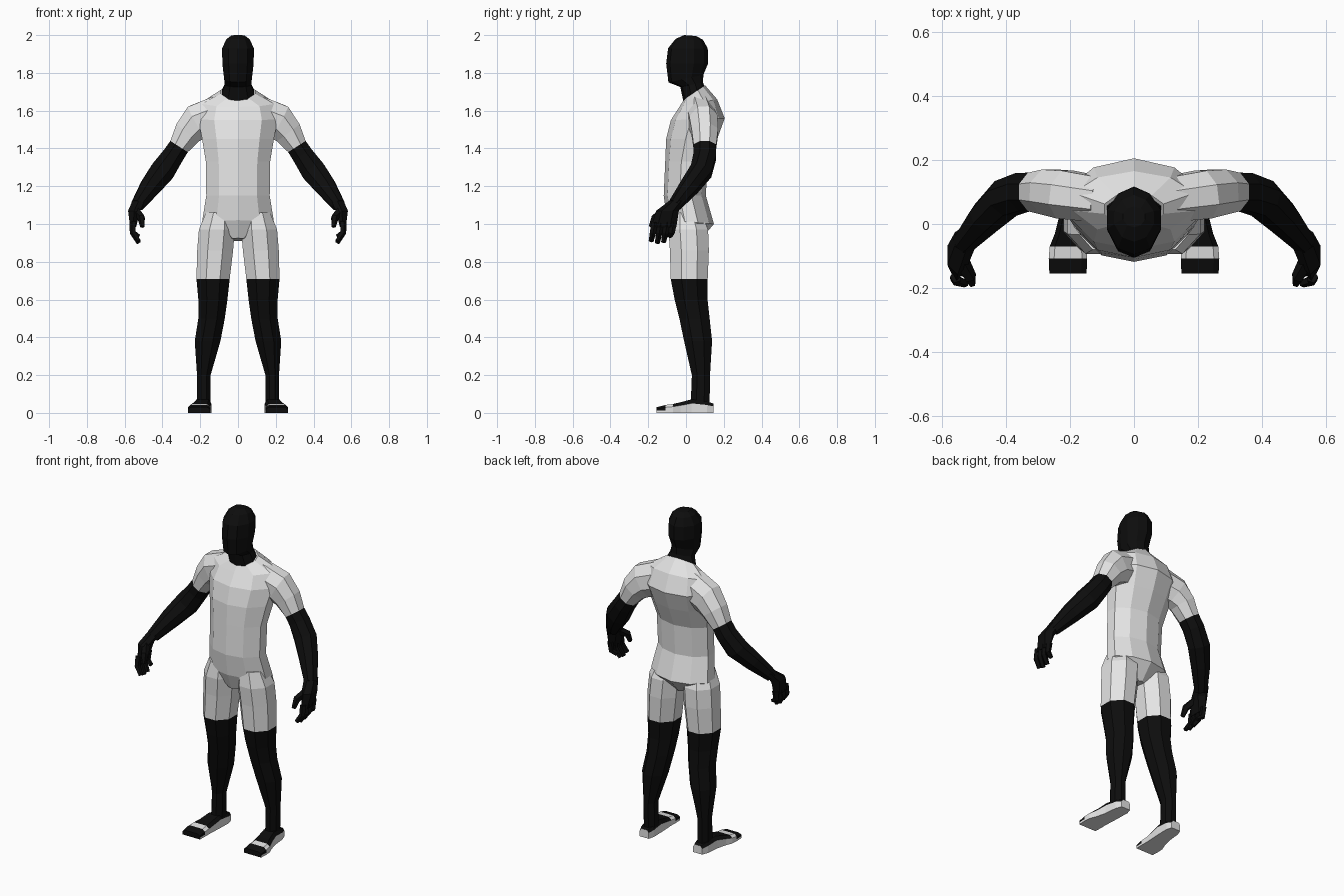
import bpy, bmesh, math
from mathutils import Vector


def material(name, value):
    m = bpy.data.materials.new(name)
    m.diffuse_color = (value, value, value, 1)
    return m


WHITE, BLACK = 0, 1
MATS = [material("white_suit", 0.78), material("black_cloth", 0.004)]


def loft(name, rings, rule, side=1):
    """Skin closed rings; rule(ring, segment) picks the material, caps use segment -1."""
    bm = bmesh.new()
    rows = [[bm.verts.new((p[0] * side, p[1], p[2])) for p in r] for r in rings]
    n = len(rows[0])
    for i in range(len(rows) - 1):
        for j in range(n):
            k = (j + 1) % n
            f = bm.faces.new((rows[i][j], rows[i][k], rows[i + 1][k], rows[i + 1][j]))
            f.material_index = rule(i, j)
    for i in (0, len(rows) - 1):
        bm.faces.new(rows[i]).material_index = rule(min(i, len(rows) - 2), -1)
    bmesh.ops.recalc_face_normals(bm, faces=bm.faces)
    me = bpy.data.meshes.new(name)
    bm.to_mesh(me)
    bm.free()
    for m in MATS:
        me.materials.append(m)
    ob = bpy.data.objects.new(name, me)
    bpy.context.collection.objects.link(ob)
    return ob


def body_ring(zf, zb, w, yf, yb, panel=0.6):
    """Ten-sided ring with a ridge at the front and the back centre."""
    d = yb - yf
    half = [(0, yf), (panel * w, yf + 0.09 * d), (w, yf + 0.38 * d),
            (w, yf + 0.66 * d), (panel * w, yb - 0.1 * d), (0, yb)]
    pts = half + [(-x, y) for x, y in half[4:0:-1]]
    return [(x, y, zf + (zb - zf) * (y - yf) / d) for x, y in pts]


def flat_ring(z, cx, cy, rx, ry, n=8):
    """Horizontal oval ring with flat sides at the given radii."""
    s = 1 / math.cos(math.pi / n)
    return [(cx + s * rx * math.cos((j + .5) * math.tau / n),
             cy + s * ry * math.sin((j + .5) * math.tau / n), z) for j in range(n)]


def tube_rings(path, n=8):
    """Rings square to a path of (x, y, z, radius, depth radius)."""
    c = [Vector(p[:3]) for p in path]
    out = []
    for i, p in enumerate(path):
        t = (c[min(i + 1, len(c) - 1)] - c[max(i - 1, 0)]).normalized()
        u = Vector((0, 1, 0)).cross(t).normalized()
        v = t.cross(u)
        s = 1 / math.cos(math.pi / n)
        out.append([c[i] + s * (u * p[3] * math.cos(a) + v * p[4] * math.sin(a))
                    for a in ((j + .5) * math.tau / n for j in range(n))])
    return out


def all_black(i, j):
    return BLACK


# Torso
loft("torso", [body_ring(*r) for r in (
    (0.925, 0.91, 0.045, -0.065, 0.07), (1.02, 1.0, 0.19, -0.10, 0.148),
    (1.15, 1.15, 0.168, -0.118, 0.105), (1.33, 1.33, 0.17, -0.11, 0.115),
    (1.45, 1.45, 0.19, -0.105, 0.165), (1.55, 1.56, 0.21, -0.08, 0.205),
    (1.62, 1.66, 0.19, -0.035, 0.165), (1.66, 1.735, 0.092, -0.01, 0.10))],
    lambda i, j: WHITE)

# Head and neck
loft("head", [body_ring(*r) for r in (
    (1.60, 1.67, 0.085, 0.0, 0.085), (1.668, 1.735, 0.084, -0.018, 0.095),
    (1.725, 1.75, 0.07, -0.03, 0.09), (1.75, 1.79, 0.073, -0.093, 0.092),
    (1.85, 1.85, 0.083, -0.105, 0.117), (1.93, 1.93, 0.084, -0.095, 0.115),
    (1.98, 1.975, 0.062, -0.055, 0.09), (2.0, 1.995, 0.035, -0.01, 0.055))],
    all_black)

for side, tag in ((1, "left"), (-1, "right")):
    # Arm with a short sleeve
    loft(tag + "_arm", tube_rings((
        (0.10, 0.075, 1.58, 0.10, 0.07), (0.215, 0.092, 1.54, 0.095, 0.075),
        (0.265, 0.10, 1.485, 0.075, 0.07), (0.312, 0.10, 1.41, 0.055, 0.06),
        (0.345, 0.10, 1.36, 0.057, 0.06), (0.40, 0.08, 1.28, 0.065, 0.058),
        (0.462, 0.02, 1.20, 0.055, 0.05), (0.532, -0.06, 1.10, 0.035, 0.034))),
        lambda i, j: WHITE if i < 3 else BLACK, side)

    # Hand
    loft(tag + "_hand", [flat_ring(*r, n=6) for r in (
        (1.125, 0.525, -0.045, 0.033, 0.035), (1.07, 0.55, -0.098, 0.032, 0.052),
        (0.985, 0.555, -0.118, 0.016, 0.058))], all_black, side)
    for k in range(4):
        y = -0.165 + 0.033 * k
        drop = (0.0, -0.01, -0.005, 0.025)[k]
        loft(f"{tag}_finger_{k + 1}", tube_rings((
            (0.556, y, 1.01, 0.015, 0.016), (0.556, y - 0.01, 0.955, 0.014, 0.014),
            (0.525, y - 0.02, 0.91 + drop, 0.010, 0.011)), 5), all_black, side)
    loft(tag + "_thumb", tube_rings((
        (0.54, -0.11, 1.07, 0.02, 0.02), (0.512, -0.165, 1.035, 0.017, 0.017),
        (0.505, -0.185, 0.985, 0.010, 0.011)), 5), all_black, side)

    # Leg with short trousers
    loft(tag + "_leg", [flat_ring(*r) for r in (
        (1.06, 0.10, 0.0, 0.07, 0.08), (0.97, 0.112, 0.012, 0.095, 0.105),
        (0.86, 0.121, 0.018, 0.095, 0.103), (0.71, 0.132, 0.017, 0.088, 0.098),
        (0.60, 0.133, 0.027, 0.077, 0.087), (0.50, 0.14, 0.045, 0.070, 0.080),
        (0.38, 0.161, 0.064, 0.068, 0.074), (0.20, 0.181, 0.079, 0.036, 0.048),
        (0.045, 0.181, 0.075, 0.036, 0.05))],
        lambda i, j: WHITE if i < 3 else BLACK, side)

    # Foot: light sole, heel sides and strap, dark toe and instep
    rings = []
    for y, cx, w, h in ((0.145, 0.18, 0.03, 0.05), (0.11, 0.182, 0.042, 0.06),
                        (0.03, 0.187, 0.045, 0.072), (-0.03, 0.196, 0.051, 0.056),
                        (-0.07, 0.205, 0.058, 0.047), (-0.108, 0.206, 0.06, 0.042),
                        (-0.155, 0.206, 0.058, 0.03)):
        right = [(w, 0), (w, 0.012), (w, h * 0.7), (0.72 * w, h)]
        sec = right + [(-x, z) for x, z in reversed(right)]
        rings.append([(cx + x, y, z) for x, z in sec])

    def foot_rule(i, j):
        if j == -1:
            return WHITE if i == 0 else BLACK
        if j in (0, 6, 7) or i == 4:
            return WHITE
        return WHITE if j in (1, 5) and i < 4 else BLACK

    loft(tag + "_foot", rings, foot_rule, side)
